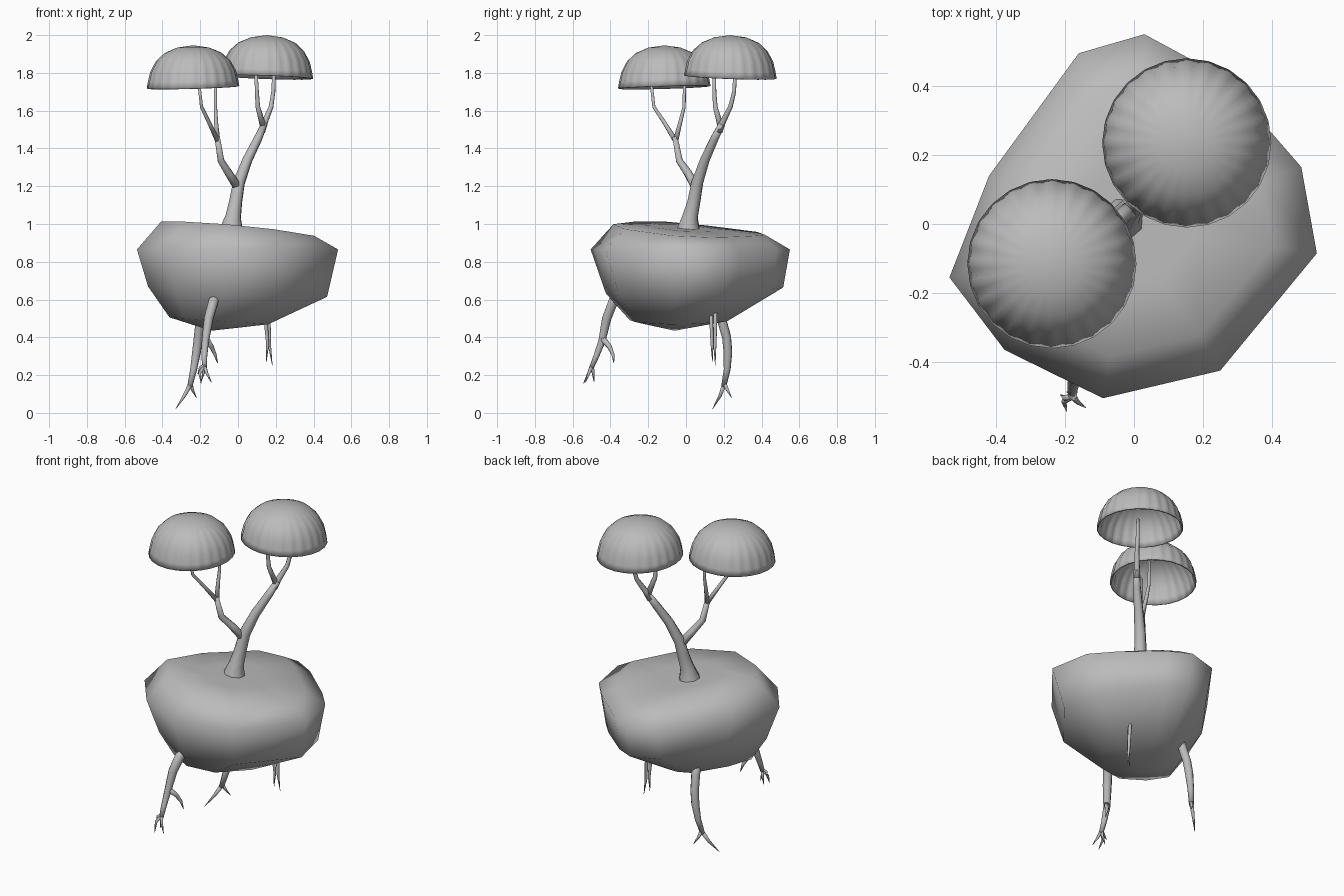
import bpy, bmesh, math
from mathutils import Vector

cube = bpy.data.objects.get("Cube")
if cube:
    bpy.data.objects.remove(cube)

grey = bpy.data.materials.new("stone_grey")
grey.use_nodes = True
COLOUR = (0.5, 0.5, 0.5, 1)
grey.diffuse_color = COLOUR
grey.node_tree.nodes["Principled BSDF"].inputs["Base Color"].default_value = COLOUR


def finish(obj, angle):
    bpy.ops.object.select_all(action="DESELECT")
    obj.select_set(True)
    bpy.context.view_layer.objects.active = obj
    bpy.ops.object.shade_smooth_by_angle(angle=math.radians(angle))


def loft(name, rings, start=None, end=None, angle=180):
    """Skin closed rings of points, with optional pole points at both ends."""
    bm = bmesh.new()
    loops = [[bm.verts.new(p) for p in ring] for ring in rings]
    n = len(loops[0])
    for a, b in zip(loops, loops[1:]):
        for i in range(n):
            j = (i + 1) % n
            bm.faces.new((a[i], a[j], b[j], b[i]))
    for pole, ring in ((start, loops[0]), (end, loops[-1])):
        if pole is not None:
            tip = bm.verts.new(pole)
            for i in range(n):
                bm.faces.new((ring[i], ring[(i + 1) % n], tip))
    bmesh.ops.recalc_face_normals(bm, faces=bm.faces)
    mesh = bpy.data.meshes.new(name)
    bm.to_mesh(mesh)
    bm.free()
    mesh.materials.append(grey)
    obj = bpy.data.objects.new(name, mesh)
    bpy.context.collection.objects.link(obj)
    finish(obj, angle)
    return obj


def limb(name, path, sides=8):
    """Tapered tube along points given as x, y, z, radius."""
    pts = [Vector(p[:3]) for p in path]
    rings = []
    for i, p in enumerate(pts):
        along = (pts[min(i + 1, len(pts) - 1)] - pts[max(i - 1, 0)]).normalized()
        u = along.cross(Vector((0.3, -0.9, 0.1))).normalized()
        v = along.cross(u)
        turn = [math.tau * k / sides for k in range(sides)]
        rings.append([p + path[i][3] * (u * math.cos(t) + v * math.sin(t)) for t in turn])
    loft(name, rings, pts[0], pts[-1])


# Floating rock: one irregular outline, scaled and shifted at each level
OUTLINE = [(-.16, .495), (.03, .55), (.16, .48), (.385, .28), (.485, .165), (.53, -.085),
           (.25, -.425), (-.09, -.505), (-.375, -.365), (-.535, -.155), (-.42, .14)]


def level(scale, z, shift=(0, 0), tilt=(0, 0)):
    ring = []
    for x, y in OUTLINE:
        px, py = x * scale + shift[0], y * scale + shift[1]
        ring.append((px, py, z + tilt[0] * px + tilt[1] * py))
    return ring


SLOPE = (-.09, -.06)
rock_levels = [
    level(.36, .978, (-.01, -.01), SLOPE),
    level(.76, .97, (0, 0), SLOPE),
    level(1, .865),
    level(.89, .645, (0, .025), (-.06, .04)),
    level(.49, .48, (-.1, -.05), (-.07, 0)),
]
loft("floating_rock", rock_levels, (0, 0, .975), (-.14, -.06, .435))

# Trunk and branches
limb("trunk", [(-.035, .012, .94, .07), (-.033, .014, .985, .06), (-.025, .022, 1.04, .043),
               (-.012, .042, 1.12, .036), (.005, .06, 1.22, .033), (.05, .1, 1.34, .027),
               (.105, .15, 1.45, .023), (.14, .19, 1.53, .018)])
limb("right_inner_twig", [(.135, .185, 1.51, .018), (.105, .155, 1.62, .013),
                          (.1, .15, 1.7, .011), (.095, .15, 1.81, .009)])
limb("right_outer_twig", [(.125, .175, 1.49, .02), (.142, .195, 1.54, .017), (.175, .235, 1.62, .013),
                          (.187, .255, 1.7, .011), (.19, .26, 1.81, .009)])
limb("left_branch", [(.008, .06, 1.18, .026), (-.05, .01, 1.27, .022), (-.09, -.035, 1.335, .019),
                     (-.11, -.058, 1.46, .015)])
limb("left_outer_twig", [(-.108, -.055, 1.44, .014), (-.15, -.11, 1.53, .011),
                         (-.193, -.17, 1.62, .009), (-.21, -.187, 1.77, .008)])
limb("left_inner_twig", [(-.108, -.055, 1.44, .015), (-.116, -.03, 1.54, .011),
                         (-.119, -.01, 1.62, .009), (-.12, -.008, 1.77, .008)])

# Hollow canopies: flared skirt under a scalloped dome (radius, height, scallop)
PROFILE = [(.244, 0, .001), (.235, .035, .004), (.224, .085, .003), (.195, .14, .002),
           (.15, .182, .001), (.085, .21, 0)]


def canopy(name, x, y, z, tilt):
    rings = []
    for radius, height, wave in PROFILE:
        ring = []
        for k in range(96):
            t = math.tau * k / 96
            r = radius + wave * math.cos(24 * t)
            px, py = r * math.cos(t), r * math.sin(t)
            ring.append((x + px, y + py, z + height + tilt * (px + py) * (1 - height / .25)))
        rings.append(ring)
    obj = loft(name, rings, None, (x, y, z + .222), angle=60)
    shell = obj.modifiers.new("shell", "SOLIDIFY")
    shell.thickness = .008
    shell.offset = -1


canopy("left_canopy", -.238, -.115, 1.724, .028)
canopy("right_canopy", .153, .235, 1.778, -.036)

# Front root with a side shoot and claw-like tips
limb("front_root", [(-.115, -.35, .615, .02), (-.13, -.385, .59, .028), (-.155, -.42, .5, .026),
                    (-.173, -.445, .38, .02), (-.178, -.475, .3, .016), (-.178, -.5, .24, .013)])
limb("front_root_shoot", [(-.172, -.447, .4, .018), (-.14, -.405, .35, .013),
                          (-.122, -.387, .31, .009), (-.108, -.382, .265, .002)])
for i, (knee, tip) in enumerate([((-.203, -.515, .21), (-.195, -.543, .155)),
                                 ((-.165, -.515, .21), (-.14, -.532, .16)),
                                 ((-.182, -.492, .215), (-.195, -.487, .165)),
                                 ((-.2, -.505, .24), (-.213, -.495, .205))]):
    limb(f"front_root_tip_{i + 1}", [(-.178, -.498, .25, .011), (*knee, .008), (*tip, .0015)], 6)

# Long back root splitting in two
limb("back_root", [(-.19, .16, .58, .026), (-.2, .19, .49, .026), (-.21, .215, .4, .025),
                   (-.22, .222, .32, .024), (-.235, .218, .23, .019), (-.255, .2, .14, .014)])
limb("back_root_long_tip", [(-.252, .202, .15, .013), (-.285, .18, .09, .009), (-.33, .14, .02, .001)])
limb("back_root_short_tip", [(-.252, .202, .16, .012), (-.24, .22, .12, .008), (-.22, .242, .08, .001)])

# Pair of thin hanging roots
limb("thin_root_inner", [(.142, .13, .58, .01), (.15, .135, .45, .01), (.157, .138, .36, .008),
                         (.15, .14, .27, .001)])
limb("thin_root_outer", [(.155, .155, .58, .01), (.164, .155, .45, .01), (.168, .153, .35, .008),
                         (.182, .155, .25, .001)])
